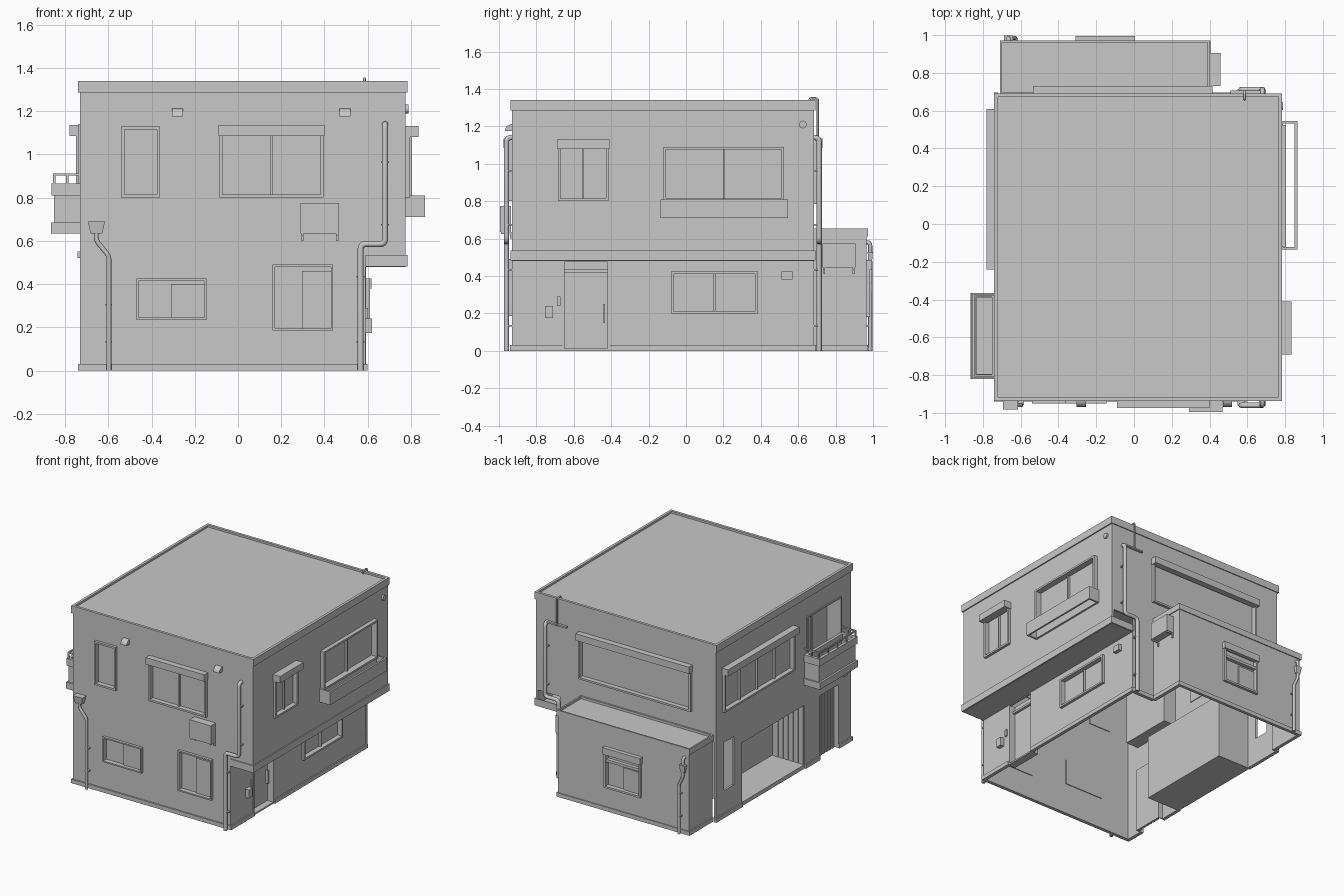
import bpy, bmesh, math
from mathutils import Vector, Matrix

if "Cube" in bpy.data.objects:
    bpy.data.objects.remove(bpy.data.objects["Cube"])

COLOUR = (0.58, 0.58, 0.58, 1)
grey = bpy.data.materials.new("plaster_grey")
grey.use_nodes = True
grey.diffuse_color = COLOUR
grey.node_tree.nodes["Principled BSDF"].inputs["Base Color"].default_value = COLOUR

# Wall planes: axis of the normal, its sign, position
WALLS = {"front": (1, -1, -.93), "back": (1, 1, .685), "annex": (1, 1, .965),
         "annex_side": (0, 1, .395), "upper": (0, 1, .775), "lower": (0, 1, .59),
         "street": (0, -1, -.73)}
openings = []


def finish(name, bm):
    mesh = bpy.data.meshes.new(name)
    bm.to_mesh(mesh)
    bm.free()
    mesh.materials.append(grey)
    ob = bpy.data.objects.new(name, mesh)
    bpy.context.collection.objects.link(ob)
    return ob


def boxes(name, items):
    """One object made of boxes (x0, x1, y0, y1, z0, z1)."""
    bm = bmesh.new()
    for x0, x1, y0, y1, z0, z1 in items:
        m = Matrix.Translation(((x0 + x1) / 2, (y0 + y1) / 2, (z0 + z1) / 2))
        m = m @ Matrix.Diagonal((abs(x1 - x0), abs(y1 - y0), abs(z1 - z0), 1))
        bmesh.ops.create_cube(bm, size=1, matrix=m)
    return finish(name, bm)


def on(wall, u0, u1, z0, z1, d0, d1):
    """Box on a wall: u along it, d outward from it."""
    axis, sign, pos = WALLS[wall]
    a, b = sorted((pos + sign * d0, pos + sign * d1))
    return (a, b, u0, u1, z0, z1) if axis == 0 else (u0, u1, a, b, z0, z1)


def ring(x0, x1, y0, y1, z0, z1, t):
    return [(x0, x1, y0, y0 + t, z0, z1), (x0, x1, y1 - t, y1, z0, z1),
            (x0, x0 + t, y0 + t, y1 - t, z0, z1), (x1 - t, x1, y0 + t, y1 - t, z0, z1)]


def frame(wall, u0, u1, z0, z1, t, d0, d1):
    return [on(wall, u0, u1, z0, z0 + t, d0, d1), on(wall, u0, u1, z1 - t, z1, d0, d1),
            on(wall, u0, u0 + t, z0 + t, z1 - t, d0, d1), on(wall, u1 - t, u1, z0 + t, z1 - t, d0, d1)]


def window(name, wall, u0, u1, z0, z1, panes=2, hood=0, depth=.02, t=.014, sash=None):
    """Projecting frame around a recessed pane; the opening is carved later."""
    openings.append(on(wall, u0 + .004, u1 - .004, z0 + .004, z1 - .004, -.04, .01))
    parts = frame(wall, u0, u1, z0, z1, t, -.022, depth)
    parts.append(on(wall, u0 + t, u1 - t, z0 + t, z1 - t, -.022, -.016))
    for i in range(1, panes):
        u = u0 + (u1 - u0) * i / panes
        parts.append(on(wall, u - .005, u + .005, z0 + t, z1 - t, -.016, 0))
    if sash:
        parts.append(on(wall, sash[0], sash[1], z0 + t, sash[2], -.016, -.006))
    if hood:
        parts.append(on(wall, u0 - .005, u1 + .005, z1 - .045, z1 + .006, 0, hood))
    boxes(name, parts)


def carve(ob, cutter):
    """Cut all openings out of a wall object."""
    mod = ob.modifiers.new("openings", "BOOLEAN")
    mod.operation, mod.solver, mod.object, mod.use_self = "DIFFERENCE", "EXACT", cutter, True
    bpy.context.view_layer.update()
    mesh = bpy.data.meshes.new_from_object(ob.evaluated_get(bpy.context.evaluated_depsgraph_get()))
    ob.modifiers.clear()
    ob.data = mesh


def pipe(name, points, r=.014, bend=.03):
    """Round pipe along a path with rounded corners."""
    pts = [Vector(p) for p in points]
    path = [pts[0]]
    for a, b, c in zip(pts, pts[1:], pts[2:]):
        s, e = b + (a - b).normalized() * bend, b + (c - b).normalized() * bend
        path += [s * (1 - k) ** 2 + b * 2 * k * (1 - k) + e * k * k for k in (0, .25, .5, .75, 1)]
    path.append(pts[-1])
    cu = bpy.data.curves.new(name, "CURVE")
    cu.dimensions = "3D"
    cu.bevel_depth, cu.bevel_resolution, cu.use_fill_caps = r, 2, True
    sp = cu.splines.new("POLY")
    sp.points.add(len(path) - 1)
    for p, v in zip(sp.points, path):
        p.co = (*v, 1)
    sp.use_smooth = True
    cu.materials.append(grey)
    bpy.context.collection.objects.link(bpy.data.objects.new(name, cu))


def air_unit(name, wall, u0, u1, z0, z1):
    parts = [on(wall, u0, u1, z0, z1, .005, .064)]
    for u in (u0 + .004, u1 - .014):
        parts += [on(wall, u, u + .01, z0 - .035, z0, 0, .01), on(wall, u, u + .01, z0 - .01, z0, 0, .06)]
    boxes(name, parts)


def prism(name, profile, x0, x1):
    """Extrude a (y, z) profile along x."""
    bm = bmesh.new()
    f = bm.faces.new([bm.verts.new((x0, y, z)) for y, z in profile])
    top = bmesh.ops.extrude_face_region(bm, geom=[f])["geom"]
    bmesh.ops.translate(bm, vec=(x1 - x0, 0, 0), verts=[v for v in top if isinstance(v, bmesh.types.BMVert)])
    bmesh.ops.recalc_face_normals(bm, faces=bm.faces)
    finish(name, bm)


# Hollow house shell: walls, overhang floor, flat roof with a thin parapet
T = .016
house = boxes("house_walls", [
    (-.73, .59, -.93, -.93 + T, 0, 1.31), (.59, .775, -.93, -.93 + T, .48, 1.31),
    (-.73, -.73 + T, -.93 + T, .685, 0, 1.31), (.775 - T, .775, -.93 + T, .685, .48, 1.31),
    (.59 - T, .59, -.93 + T, .685, 0, .48), (-.73 + T, .775 - T, .685 - T, .685, .60, 1.31),
    (.395, .59 - T, .685 - T, .685, 0, .60), (.59 - T, .775 - T, -.93 + T, .685, .48, .495)])
boxes("roof", [(-.73, .775, -.93, .685, 1.31, 1.325)])
boxes("roof_parapet", ring(-.74, .784, -.937, .692, 1.285, 1.34, .02))
boxes("overhang_band", [(.59, .784, -.937, -.93, .482, .535), (.59, .784, .685, .692, .482, .535),
                        (.775, .784, -.93, .685, .482, .535)])
boxes("plinth", [(-.74, .60, -.94, -.92, 0, .03), (.40, .60, .675, .695, 0, .03),
                 (.58, .60, -.92, -.655, 0, .03), (.58, .60, -.415, .675, 0, .03),
                 (-.74, -.72, -.92, -.78, 0, .03), (-.74, -.72, -.55, -.375, 0, .03),
                 (-.74, -.72, .375, .695, 0, .03)])

# Carport alcove, side door and small opening on the street side
openings += [on("street", -.375, .375, -.01, .48, -.04, .02), on("street", -.78, -.55, -.01, .48, -.04, .02),
             on("street", .47, .59, .20, .565, -.04, .02), on("lower", -.655, -.415, -.01, .475, -.04, .02)]
boxes("carport_alcove", [(-.46, -.45, -.385, .385, 0, .49), (-.72, -.46, -.385, -.375, 0, .49),
                         (-.72, -.46, .375, .385, 0, .49), (-.73, -.46, -.375, .375, 0, .03),
                         (-.72, -.46, -.375, .375, .48, .49)])
slats = [(-.69, -.68, -.78, -.55, 0, .48)]
slats += [(-.70, -.69, -.77 + i * .036, -.745 + i * .036, 0, .48) for i in range(6)]
slats += [(-.72 + i * .042, -.693 + i * .042, -.375, -.369, .03, .48) for i in range(6)]
boxes("timber_slats", slats)
boxes("side_door_lining", [(-.715, -.68, -.786, -.78, 0, .486), (-.715, -.68, -.55, -.544, 0, .486),
                           (-.715, -.68, -.78, -.55, .48, .486)])

# Rear annex, open to the house
annex = boxes("annex_walls", [(-.70, .395, .965 - T, .965, 0, .62), (-.70, -.70 + T, .685, .965 - T, 0, .62),
                              (.395 - T, .395, .685, .965 - T, 0, .62)])
boxes("annex_roof", [(-.70, .395, .67, .965, .62, .638)])
boxes("annex_parapet", ring(-.71, .402, .685, .972, .61, .655, .012))
boxes("annex_plinth", [(-.71, .405, .955, .972, 0, .03), (-.71, -.69, .685, .955, 0, .03),
                       (.385, .405, .685, .955, 0, .03)])

# Front windows
window("front_tall_window", "front", -.54, -.36, .80, 1.13, 1)
window("front_wide_window", "front", -.085, .395, .80, 1.13, 2, hood=.045)
window("front_low_window", "front", -.47, -.145, .235, .425, 1, t=.01, sash=(-.31, -.155, .40))
window("front_ground_window", "front", .16, .44, .185, .49, 1, t=.01, sash=(.296, .43, .46))

# Windows of the entrance side, with a planter
window("side_window", "upper", -.685, -.415, .80, 1.125, 2, hood=.06)
window("planter_window", "upper", -.12, .525, .80, 1.09, 2, depth=.03)
window("ground_side_window", "lower", -.08, .385, .20, .425, 2)
boxes("planter", ring(.775, .865, -.135, .545, .71, .81, .014))

# Windows of the street side and the back
window("street_window", "street", -.235, .605, .80, 1.13, 4, hood=.05)
window("back_window", "back", -.53, .41, .785, 1.13, 1, hood=.045)
window("annex_window", "annex", -.305, 0, .18, .48, 1, hood=.03, sash=(-.29, -.15, .36))
boxes("annex_window_rail", [on("annex", -.29, -.015, .375, .395, -.016, .012)])

# Balcony door in a deep alcove
openings.append(on("street", -.80, -.41, .70, 1.13, -.04, .02))
boxes("balcony_alcove", frame("street", -.81, -.40, .69, 1.14, .01, -.12, .008)
      + [on("street", -.80, -.41, .70, 1.13, -.12, -.11), on("street", -.61, -.60, .70, 1.13, -.11, -.10)])

# Carve the openings, then drop the cutter
cutter = boxes("opening_cutter", openings)
cutter.hide_render = True
for wall_object in (house, annex):
    carve(wall_object, cutter)
bpy.data.objects.remove(cutter)

# Entrance door set back in its opening
boxes("entrance_door", [(.53, .54, -.655, -.415, 0, .48), (.53, .59, -.655, -.415, 0, .012),
                        (.53, .592, -.661, -.649, 0, .48), (.53, .592, -.421, -.409, 0, .48),
                        (.53, .56, -.649, -.421, .42, .435), (.54, .56, -.44, -.432, .15, .25)])
boxes("mailbox_and_bell", [on("lower", -.755, -.71, .175, .24, 0, .03),
                           on("lower", -.69, -.67, .24, .29, 0, .012)])
boxes("wall_vents", [on("lower", .51, .57, .38, .425, 0, .028), on("street", -.87, -.83, .52, .55, 0, .012)])

# Balcony
boxes("balcony", ring(-.85, -.73, -.81, -.375, .68, .815, .015)
      + ring(-.862, -.73, -.82, -.365, .81, .865, .022) + [(-.865, -.73, -.82, -.365, .635, .685)])
rail = [(-.855, -.845, -.815, -.37, .902, .912)]
for y in (-.815, -.38):
    rail += [(-.855, -.73, y, y + .01, .902, .912), (-.795, -.785, y, y + .01, .86, .905)]
for i in range(5):
    y = -.815 + i * .10875
    rail.append((-.855, -.845, y, y + .01, .86, .905))
boxes("balcony_rail", rail)

# Air conditioning units
air_unit("front_air_unit", "front", .29, .468, .635, .775)
air_unit("annex_air_unit", "annex_side", .73, .905, .445, .575)

# Rounded vent hoods and a round vent
arc = [(-.925 - .043 * math.cos(k * math.pi / 12), 1.175 + .038 * math.sin(k * math.pi / 12)) for k in range(7)]
for n, x in (("vent_hood_a", -.28), ("vent_hood_b", .495)):
    prism(n, arc + [(-.925, 1.175)], x - .025, x + .025)
pipe("round_vent", [(.765, .625, 1.21), (.788, .625, 1.21)], r=.021)

# Corner downpipes with clips, front and back
for n, wall, y in (("front", -.92, -.96), ("back", .68, .712)):
    pipe(n + "_downpipe", [(.68, wall, 1.14), (.68, y, 1.14), (.68, y, .585), (.567, y, .585), (.567, y, 0)],
         bend=.024)
    boxes(n + "_pipe_clips", [(x - .018, x + .018, min(y, wall), max(y, wall), z, z + .008)
                              for x, z in ((.68, .96), (.68, .67), (.567, .43), (.567, .13))])

# Rainwater hoppers with offset pipes
for n, wall, y, x, top, r in (("front", -.93, -.958, -.655, .69, 1), ("annex", .965, .985, -.665, .53, .6)):
    bm = bmesh.new()
    m = Matrix.Translation((x, y, top - .028)) @ Matrix.Diagonal((1, .6, 1, 1)) @ Matrix.Rotation(math.pi / 4, 4, "Z")
    bmesh.ops.create_cone(bm, cap_ends=True, segments=4, radius1=.038 * r, radius2=.056 * r, depth=.055, matrix=m)
    finish(n + "_hopper", bm)
    x2 = x + .058 * r
    pipe(n + "_hopper_pipe", [(x, y, top - .05), (x, y, top - .09), (x2, y, top - .16), (x2, y, 0)],
         r=.011, bend=.015)
    boxes(n + "_hopper_clips", [(x2 - .015, x2 + .015, min(y, wall), max(y, wall), z, z + .008)
                                for z in (.30, .13)])
pipe("annex_outlet", [(-.665, .955, .58), (-.665, .985, .58), (-.665, .985, .51)], r=.011, bend=.018)

# Roof overflow pipe with a cross piece
pipe("roof_overflow", [(.585, .66, 1.31), (.585, .66, 1.35), (.585, .705, 1.35), (.585, .705, 1.14)],
     r=.006, bend=.012)
boxes("overflow_bracket", [(.51, .67, .69, .708, 1.14, 1.152)])
